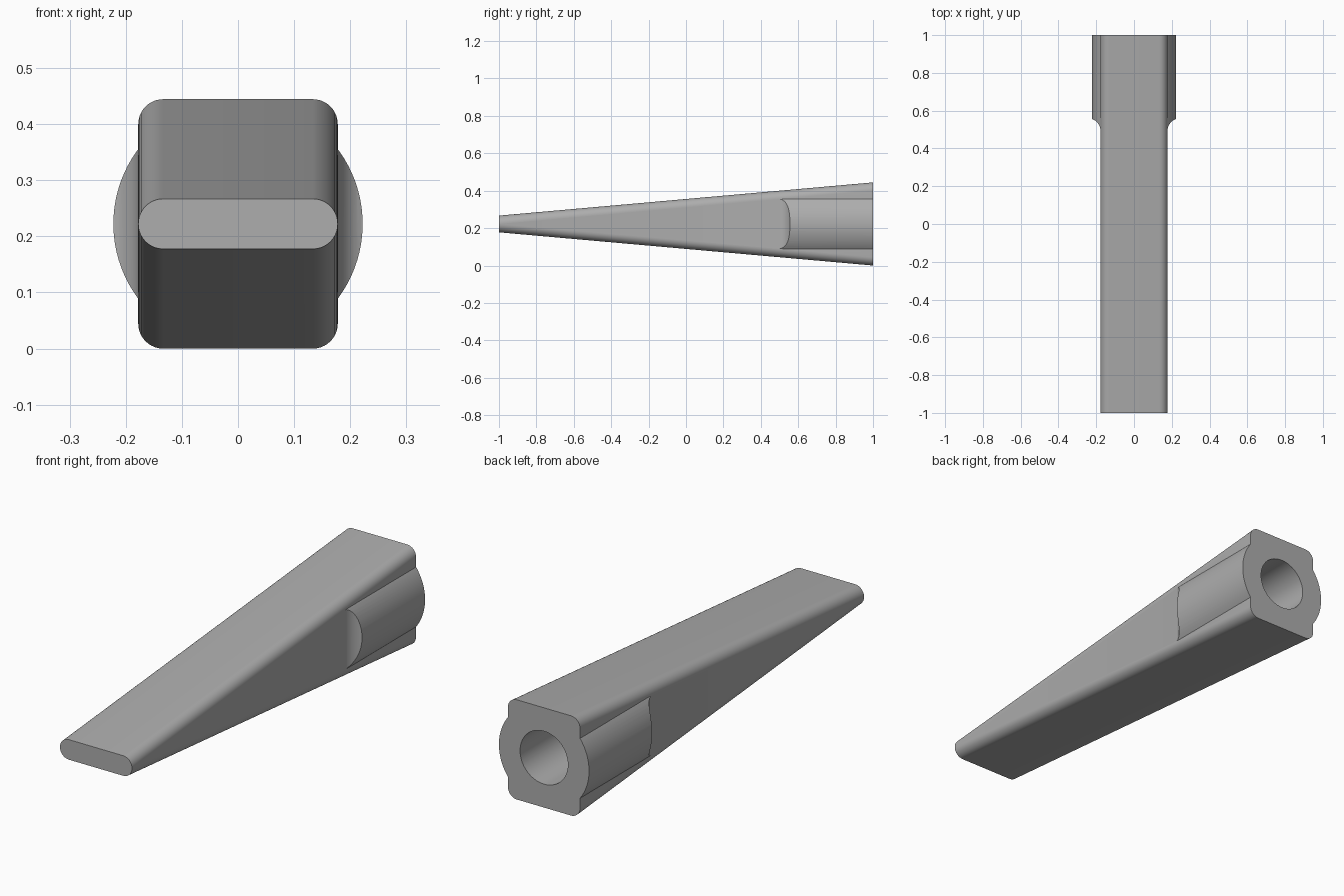
import bpy, bmesh
from math import sin, cos, pi, acos, radians
from mathutils import Vector

cube = bpy.data.objects.get("Cube")
if cube:
    bpy.data.objects.remove(cube, do_unlink=True)

MID_Z = 0.2222          # height of the long axis
HALF_W = 0.1778         # half width of the wedge
CORNER = 0.0444         # corner rounding of the wedge
BOSS_R = 0.2222
BORE_R = 0.118
BORE_DEPTH = 0.5

grey = bpy.data.materials.new("plain grey")
grey.diffuse_color = (0.42, 0.42, 0.42, 1)
grey.use_nodes = True
grey.node_tree.nodes["Principled BSDF"].inputs["Base Color"].default_value = (0.42, 0.42, 0.42, 1)


def loft(name, start, end):
    """Solid between two matching loops of points."""
    bm = bmesh.new()
    a = [bm.verts.new(p) for p in start]
    b = [bm.verts.new(p) for p in end]
    bm.faces.new(a)
    bm.faces.new(b[::-1])
    n = len(a)
    for i in range(n):
        bm.faces.new((a[i], b[i], b[(i + 1) % n], a[(i + 1) % n]))
    bmesh.ops.recalc_face_normals(bm, faces=bm.faces)
    mesh = bpy.data.meshes.new(name)
    bm.to_mesh(mesh)
    bm.free()
    mesh.materials.append(grey)
    obj = bpy.data.objects.new(name, mesh)
    bpy.context.collection.objects.link(obj)
    return obj


def rounded_section(y, half_h, steps=10):
    pts = []
    for k, (sx, sz) in enumerate([(1, 1), (-1, 1), (-1, -1), (1, -1)]):
        for i in range(steps + 1):
            t = (k + i / steps) * pi / 2
            pts.append(Vector((sx * (HALF_W - CORNER) + CORNER * cos(t), y,
                               MID_Z + sz * (half_h - CORNER) + CORNER * sin(t))))
    return pts


def circle(y, r, n=96):
    return [Vector((r * cos(2 * pi * (i + 0.5) / n), y,
                    MID_Z + r * sin(2 * pi * (i + 0.5) / n))) for i in range(n)]


def boolean(target, tool, operation):
    mod = target.modifiers.new(operation.lower(), "BOOLEAN")
    mod.operation = operation
    mod.solver = "EXACT"
    mod.object = tool
    bpy.context.view_layer.objects.active = target
    bpy.ops.object.modifier_apply(modifier=mod.name)
    bpy.data.objects.remove(tool, do_unlink=True)


# Tapered body with rounded long edges
body = loft("tapered_handle", rounded_section(-1, CORNER + 0.0003), rounded_section(1, MID_Z))

# Round boss, trimmed in plan by a concave run-out on each side
boss = loft("socket_boss", circle(0.4, BOSS_R), circle(1, BOSS_R))
fillet, x0, y0 = 0.068, HALF_W - 0.0006, 0.492
sweep = acos(1 - 0.05 / fillet)
side = [(x0 + fillet * (1 - cos(sweep * i / 10)), y0 + fillet * sin(sweep * i / 10))
        for i in range(11)]
side.append((side[-1][0], 1.1))
plan = side + [(-x, y) for x, y in reversed(side)]
trim = loft("boss_trim", [Vector((x, y, MID_Z - 0.145)) for x, y in plan],
            [Vector((x, y, MID_Z + 0.145)) for x, y in plan])
boolean(boss, trim, "INTERSECT")
boolean(body, boss, "UNION")

# Round socket in the thick end
bore = loft("bore_cutter", circle(1 - BORE_DEPTH, BORE_R), circle(1.1, BORE_R))
boolean(body, bore, "DIFFERENCE")

# Smooth curves, sharp edges
bpy.ops.object.select_all(action="DESELECT")
body.select_set(True)
bpy.context.view_layer.objects.active = body
bpy.ops.object.shade_smooth_by_angle(angle=radians(25))
